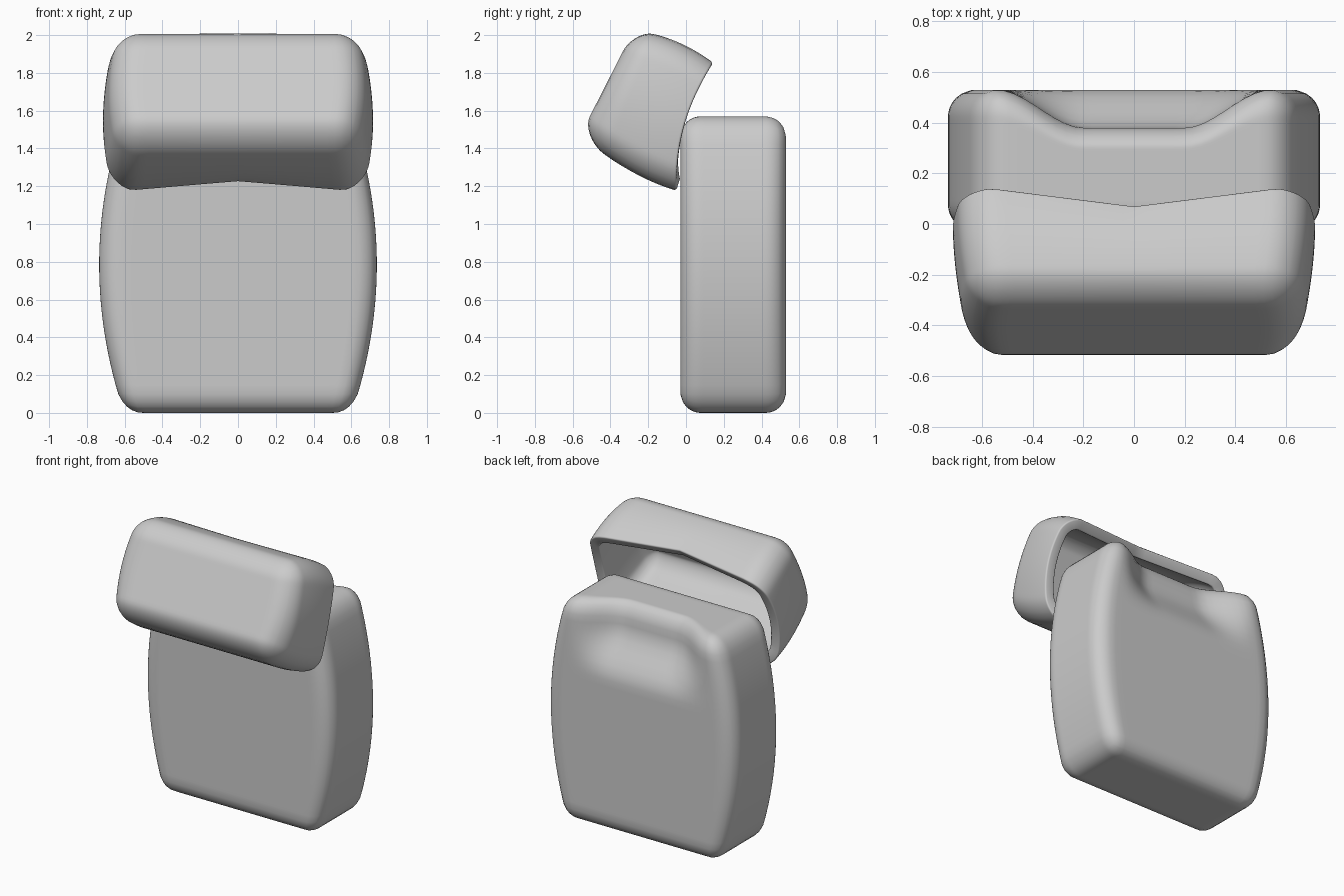
import bpy, bmesh
from mathutils import Vector

cube = bpy.data.objects.get("Cube")
if cube:
    bpy.data.objects.remove(cube, do_unlink=True)

grey = bpy.data.materials.new("plain_grey")
grey.use_nodes = True
colour = (0.6, 0.6, 0.6, 1)
grey.diffuse_color = colour
grey.node_tree.nodes["Principled BSDF"].inputs["Base Color"].default_value = colour


def clamp(v, lo, hi):
    return max(lo, min(hi, v))


def smooth(lo, hi, v):
    t = clamp((v - lo) / (hi - lo), 0, 1)
    return t * t * (3 - 2 * t)


def rounded_box(half, r, shape, open_back=False, cuts=31):
    """Dense box with rounded edges, then reshaped point by point."""
    bm = bmesh.new()
    bmesh.ops.create_cube(bm, size=2)
    bmesh.ops.subdivide_edges(bm, edges=bm.edges[:], cuts=cuts, use_grid_fill=True)
    if open_back:
        back = [f for f in bm.faces if f.normal.y > 0.9]
        bmesh.ops.delete(bm, geom=back, context='FACES')
    for v in bm.verts:
        p = Vector([c * h for c, h in zip(v.co, half)])
        core = Vector([clamp(c, r - h, h - r) for c, h in zip(p, half)])
        if open_back:
            core.y = max(p.y, r - half[1])
        v.co = shape(core + (p - core).normalized() * r)
    return bm


def add_object(name, bm):
    bmesh.ops.recalc_face_normals(bm, faces=bm.faces[:])
    mesh = bpy.data.meshes.new(name)
    bm.to_mesh(mesh)
    bm.free()
    mesh.materials.append(grey)
    ob = bpy.data.objects.new(name, mesh)
    bpy.context.collection.objects.link(ob)
    bpy.ops.object.select_all(action='DESELECT')
    ob.select_set(True)
    bpy.context.view_layer.objects.active = ob
    return ob


# Case body: barrel-sided block with a thumb scoop at the top of the back
BODY = Vector((0.735, 0.28, 0.785))


def shape_body(p):
    t = p.z / BODY.z
    x = p.x * (1 - 0.18 * t * t)
    z = p.z + BODY.z
    scoop = smooth(1.08, 1.42, z) * (1 - smooth(0.2, 0.54, abs(x)))
    y = p.y - 0.15 * scoop * smooth(-0.1, 0.28, p.y)
    return Vector((x, y + 0.25, z))


body = add_object("case_body", rounded_box(BODY, 0.11, shape_body))
bpy.ops.object.shade_smooth()

# Tilted hollow lid, open at the back with a dipped rim
LID = Vector((0.715, 0.25, 0.35))
FRONT_TOP, FRONT_BOTTOM = Vector((0, -0.28, 2.02)), Vector((0, -0.56, 1.47))
BACK_TOP, BACK_BOTTOM = Vector((0, 0.145, 1.855)), Vector((0, -0.05, 1.175))


def shape_lid(p):
    s = (p.y / LID.y + 1) / 2
    t = p.z / LID.z
    dip = 0.085 * max(0, 1 - abs(p.x) / 0.62) + 0.055 * (1 - t * t)
    x = p.x * (1 - 0.07 * t * t) * (1 - 0.08 * (1 - s) ** 2)
    bulge = 0.14 * s * (1 - s) * t
    s -= dip / 0.5 * s * s
    k = (t + 1) / 2
    co = FRONT_BOTTOM.lerp(FRONT_TOP, k).lerp(BACK_BOTTOM.lerp(BACK_TOP, k), s)
    return co + Vector((x, 0, bulge))


lid = add_object("lid", rounded_box(LID, 0.13, shape_lid, open_back=True))
bpy.ops.object.shade_smooth()
wall = lid.modifiers.new("wall", 'SOLIDIFY')
wall.thickness = 0.07
wall.offset = -1
rim = lid.modifiers.new("rim", 'BEVEL')
rim.width = 0.022
rim.segments = 3
rim.limit_method = 'ANGLE'
rim.angle_limit = 0.9
